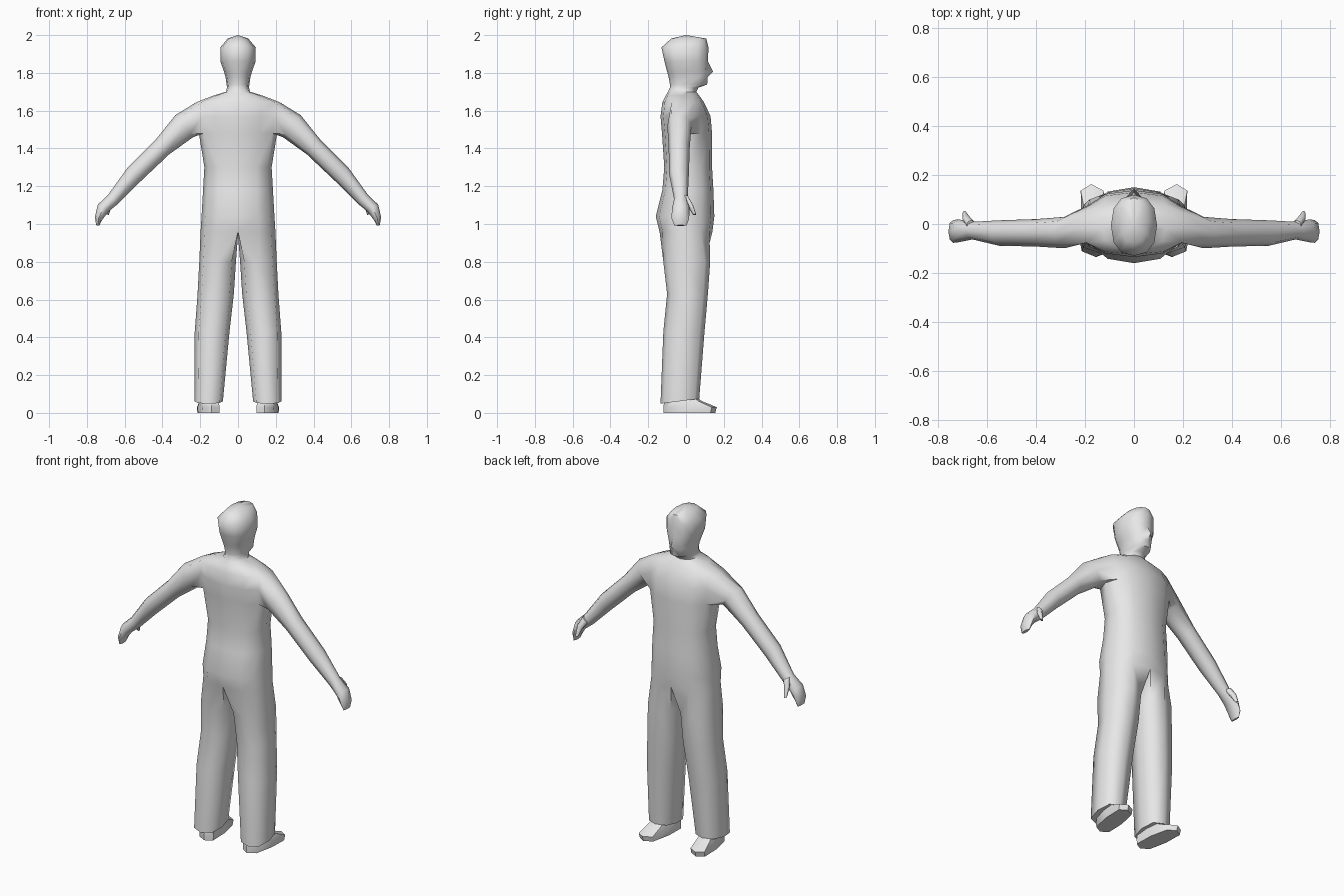
import bpy, bmesh, math
from mathutils import Vector, Matrix

if "Cube" in bpy.data.objects:
    bpy.data.objects.remove(bpy.data.objects["Cube"])

grey = bpy.data.materials.new("plain_grey")
grey.diffuse_color = (0.8, 0.8, 0.8, 1)
grey.use_nodes = True
grey.node_tree.nodes["Principled BSDF"].inputs["Base Color"].default_value = grey.diffuse_color


def sup(v, p):
    """Signed power, squares off an ellipse when p < 1."""
    return math.copysign(abs(v) ** p, v) if abs(v) > 1e-6 else 0.0


def skin(bm, rings, closed=True):
    """Join successive rings of vertices with quads."""
    for a, b in zip(rings, rings[1:]):
        n = len(a)
        for i in range(n if closed else n - 1):
            k = (i + 1) % n
            bm.faces.new((a[i], a[k], b[k], b[i]))


def oval(bm, z, cx, rx, yb, yf, p=0.75, tilt=0.0, splay=0.0):
    """Eight-sided horizontal ring, starting at the inner back corner."""
    ring = []
    for k in range(8):
        t = math.radians(-135 + 45 * k)
        s = sup(math.sin(t), p)
        y = (yb + yf) / 2 + s * (yf - yb) / 2
        ring.append(bm.verts.new((cx + rx * sup(math.cos(t), p) + splay * y, y, z + tilt * s)))
    return ring


def limb_ring(bm, x, y, z, ru, ry, slope):
    """Eight-sided ring across a limb that drops outward at the given slope."""
    a = math.radians(slope)
    up = Vector((math.sin(a), 0, math.cos(a)))
    ring = []
    for k in range(8):
        t = math.radians(-45 + 45 * k)
        c = Vector((x, y, z)) - up * ru * math.cos(t) + Vector((0, ry * math.sin(t), 0))
        ring.append(bm.verts.new(c))
    return ring


def finish(bm, name, angle=60):
    """Mirror the right half to the left and make a smooth object."""
    geom = bm.verts[:] + bm.edges[:] + bm.faces[:]
    bmesh.ops.mirror(bm, geom=geom, matrix=Matrix.Identity(4), merge_dist=0.0005, axis='X')
    bmesh.ops.remove_doubles(bm, verts=bm.verts[:], dist=0.0005)
    bmesh.ops.recalc_face_normals(bm, faces=bm.faces[:])
    me = bpy.data.meshes.new(name)
    bm.to_mesh(me)
    bm.free()
    me.materials.append(grey)
    ob = bpy.data.objects.new(name, me)
    bpy.context.collection.objects.link(ob)
    bpy.ops.object.select_all(action='DESELECT')
    ob.select_set(True)
    bpy.context.view_layer.objects.active = ob
    bpy.ops.object.shade_smooth_by_angle(angle=math.radians(angle))
    return ob


# Body: half rings from hips to crown (z, half width, back y, front y)
bm = bmesh.new()
profile = [
    (0.96, 0.198, -0.14, 0.14), (1.04, 0.193, -0.16, 0.15),
    (1.18, 0.185, -0.125, 0.145), (1.30, 0.178, -0.115, 0.138),
    (1.48, 0.207, -0.127, 0.138), (1.57, 0.215, -0.135, 0.13),
    (1.645, 0.22, -0.125, 0.095), (1.68, 0.13, -0.108, 0.07),
    (1.70, 0.064, -0.095, 0.055), (1.722, 0.058, -0.085, 0.065),
    (1.738, 0.06, -0.085, 0.112), (1.778, 0.066, -0.092, 0.115),
    (1.806, 0.074, -0.10, 0.114), (1.86, 0.093, -0.114, 0.116),
    (1.935, 0.094, -0.13, 0.119), (1.982, 0.054, -0.078, 0.107)]
rows = []
for z, w, yb, yf in profile:
    row = []
    for j in range(7):
        t = math.radians(-90 + 30 * j)
        y = (yb + yf) / 2 + sup(math.sin(t), 0.85) * (yf - yb) / 2
        row.append(bm.verts.new((w * sup(math.cos(t), 0.85), y, z)))
    rows.append(row)
rows[12][6].co.y = 0.143                      # nose tip

# Skin the torso and head, leaving an armhole
LO, MID, HI = 4, 5, 6
for r in range(len(rows) - 1):
    for j in range(6):
        if r in (LO, MID) and j in (2, 3):
            continue
        bm.faces.new((rows[r][j], rows[r][j + 1], rows[r + 1][j + 1], rows[r + 1][j]))
crown = bm.verts.new((0, 0.0, 2.0))
for j in range(6):
    bm.faces.new((rows[-1][j], rows[-1][j + 1], crown))

# Arm and hand, grown from the armhole (x, y, z, thickness, depth, slope)
hole = [rows[LO][2], rows[LO][3], rows[LO][4], rows[MID][4],
        rows[HI][4], rows[HI][3], rows[HI][2], rows[MID][2]]
arm = [hole] + [limb_ring(bm, *a) for a in (
    (0.285, -0.035, 1.518, 0.075, 0.064, 38),
    (0.40, -0.036, 1.408, 0.053, 0.056, 42),
    (0.55, -0.037, 1.262, 0.050, 0.052, 44),
    (0.66, -0.027, 1.132, 0.036, 0.036, 50),
    (0.713, -0.028, 1.085, 0.034, 0.046, 58),
    (0.738, -0.030, 1.03, 0.021, 0.047, 72),
    (0.743, -0.030, 0.992, 0.008, 0.032, 78))]
skin(bm, arm)
bm.faces.new(arm[-1])

# Trouser leg, grown from the hip ring and a crotch point
crotch = bm.verts.new((0, 0, 0.94))
leg = [rows[0] + [crotch],
       oval(bm, 0.80, 0.108, 0.097, -0.12, 0.128),
       oval(bm, 0.63, 0.118, 0.096, -0.10, 0.116),
       oval(bm, 0.43, 0.137, 0.092, -0.12, 0.098),
       oval(bm, 0.062, 0.155, 0.075, -0.135, 0.07, tilt=0.013)]
skin(bm, leg)
bm.faces.new(leg[-1])
finish(bm, "body")

# Thumbs
bm = bmesh.new()
thumb = [limb_ring(bm, *a) for a in (
    (0.665, -0.005, 1.14, 0.022, 0.02, 55),
    (0.685, 0.022, 1.10, 0.018, 0.016, 60),
    (0.692, 0.045, 1.05, 0.008, 0.009, 70))]
skin(bm, thumb)
bm.faces.new(thumb[0])
bm.faces.new(thumb[-1])
finish(bm, "thumbs")

# Shoes, toes turned slightly outward
bm = bmesh.new()
shoe = [oval(bm, z, 0.155, rx, yb, yf, 0.6, 0, 0.12) for z, rx, yb, yf in (
    (0.0, 0.055, -0.12, 0.155), (0.03, 0.057, -0.12, 0.163),
    (0.062, 0.05, -0.115, 0.085), (0.10, 0.04, -0.09, 0.03))]
skin(bm, shoe)
bm.faces.new(shoe[0])
bm.faces.new(shoe[-1])
finish(bm, "shoes", 50)
